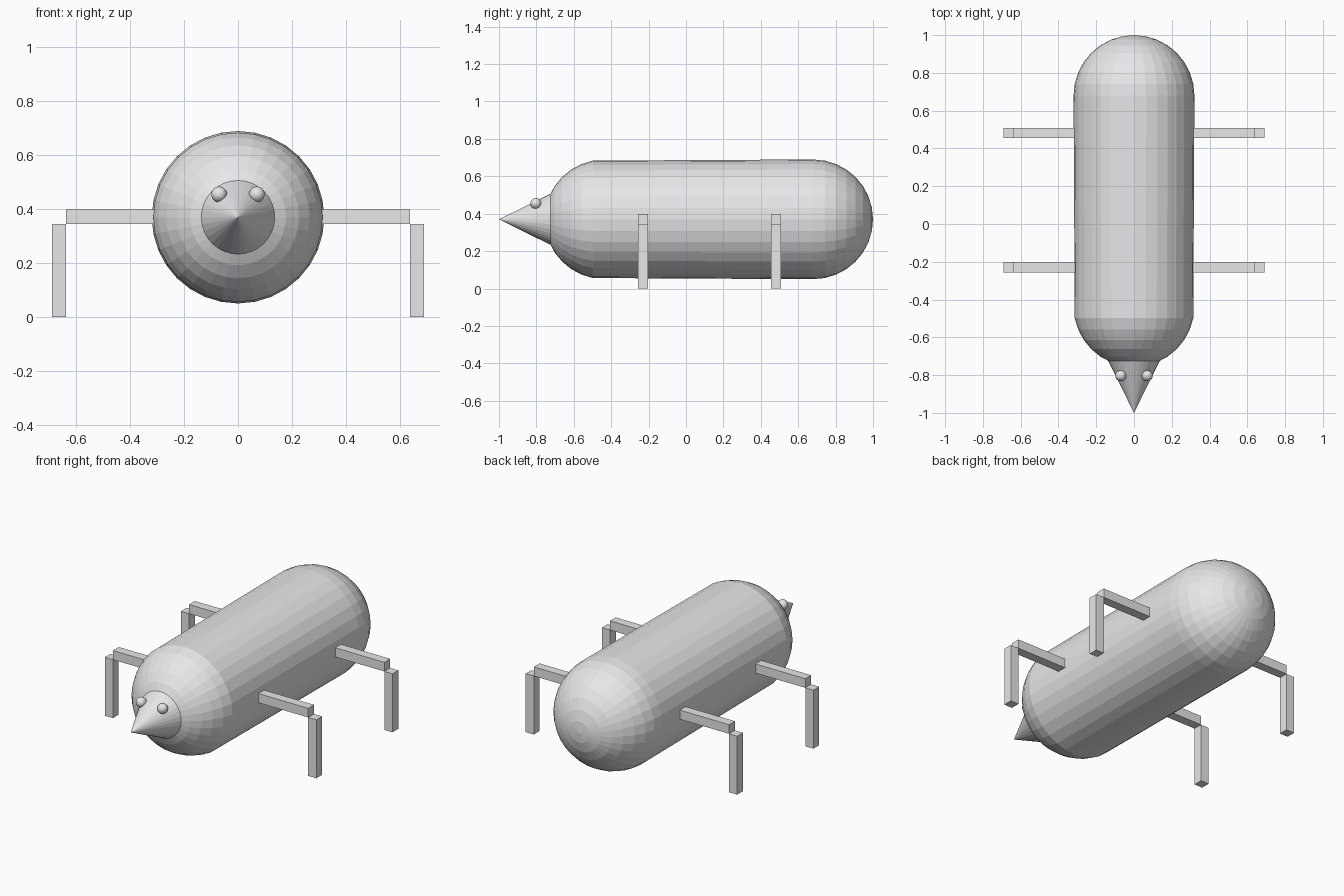
import bpy, bmesh, math
from mathutils import Matrix, Vector

if "Cube" in bpy.data.objects:
    bpy.data.objects.remove(bpy.data.objects["Cube"])

grey = bpy.data.materials.new("light_grey")
grey.diffuse_color = (0.8, 0.8, 0.8, 1)
grey.use_nodes = True
grey.node_tree.nodes["Principled BSDF"].inputs["Base Color"].default_value = grey.diffuse_color

AXIS_Z = 0.37      # height of the body axis
R = 0.32           # body radius
SIDES = 32


def finish(name, bm):
    bmesh.ops.recalc_face_normals(bm, faces=bm.faces)
    mesh = bpy.data.meshes.new(name)
    bm.to_mesh(mesh)
    bm.free()
    mesh.materials.append(grey)
    obj = bpy.data.objects.new(name, mesh)
    bpy.context.collection.objects.link(obj)
    return obj


def lathe_y(name, profile):
    """Revolve (radius, y) points around the body axis; radius 0 makes a pole."""
    bm = bmesh.new()
    rings = []
    for r, y in profile:
        if r < 1e-5:
            rings.append([bm.verts.new((0, y, AXIS_Z))] * SIDES)
        else:
            angles = [2 * math.pi * i / SIDES for i in range(SIDES)]
            rings.append([bm.verts.new((r * math.cos(a), y, AXIS_Z + r * math.sin(a)))
                          for a in angles])
    for a, b in zip(rings, rings[1:]):
        for i in range(SIDES):
            j = (i + 1) % SIDES
            bm.faces.new(list(dict.fromkeys((a[i], a[j], b[j], b[i]))))
    return finish(name, bm)


def box(name, lo, hi):
    bm = bmesh.new()
    lo, hi = Vector(lo), Vector(hi)
    bmesh.ops.create_cube(bm, size=1, matrix=Matrix.Translation((lo + hi) / 2)
                          @ Matrix.Diagonal((hi - lo).to_4d()))
    return finish(name, bm)


# Capsule body: front dome, slightly tapered barrel, full rear dome
step = math.pi / 16
front = [(R * math.sin(k * step), -0.436 - R * math.cos(k * step)) for k in range(8)]
rear = [(R * math.cos(k * step), 0.68 + R * math.sin(k * step)) for k in range(9)]
lathe_y("body", front + rear)

# Pointed snout
lathe_y("snout", [(0, -1.0), (0.137, -0.723), (0, -0.723)])

for side, s in (("left", -1), ("right", 1)):
    # Eyes
    bm = bmesh.new()
    bmesh.ops.create_uvsphere(bm, u_segments=32, v_segments=16, radius=0.029,
                              matrix=Matrix.Translation((s * 0.07, -0.803, 0.455)))
    finish(side + "_eye", bm)
    # Bent legs: horizontal upper bar and vertical lower bar
    for place, y in (("front", -0.229), ("rear", 0.482)):
        y0, y1 = y - 0.027, y + 0.027
        x = sorted((s * 0.30, s * 0.638))
        box(f"{place}_{side}_upper_leg", (x[0], y0, 0.345), (x[1], y1, 0.399))
        x = sorted((s * 0.638, s * 0.691))
        box(f"{place}_{side}_lower_leg", (x[0], y0, 0), (x[1], y1, 0.345))
